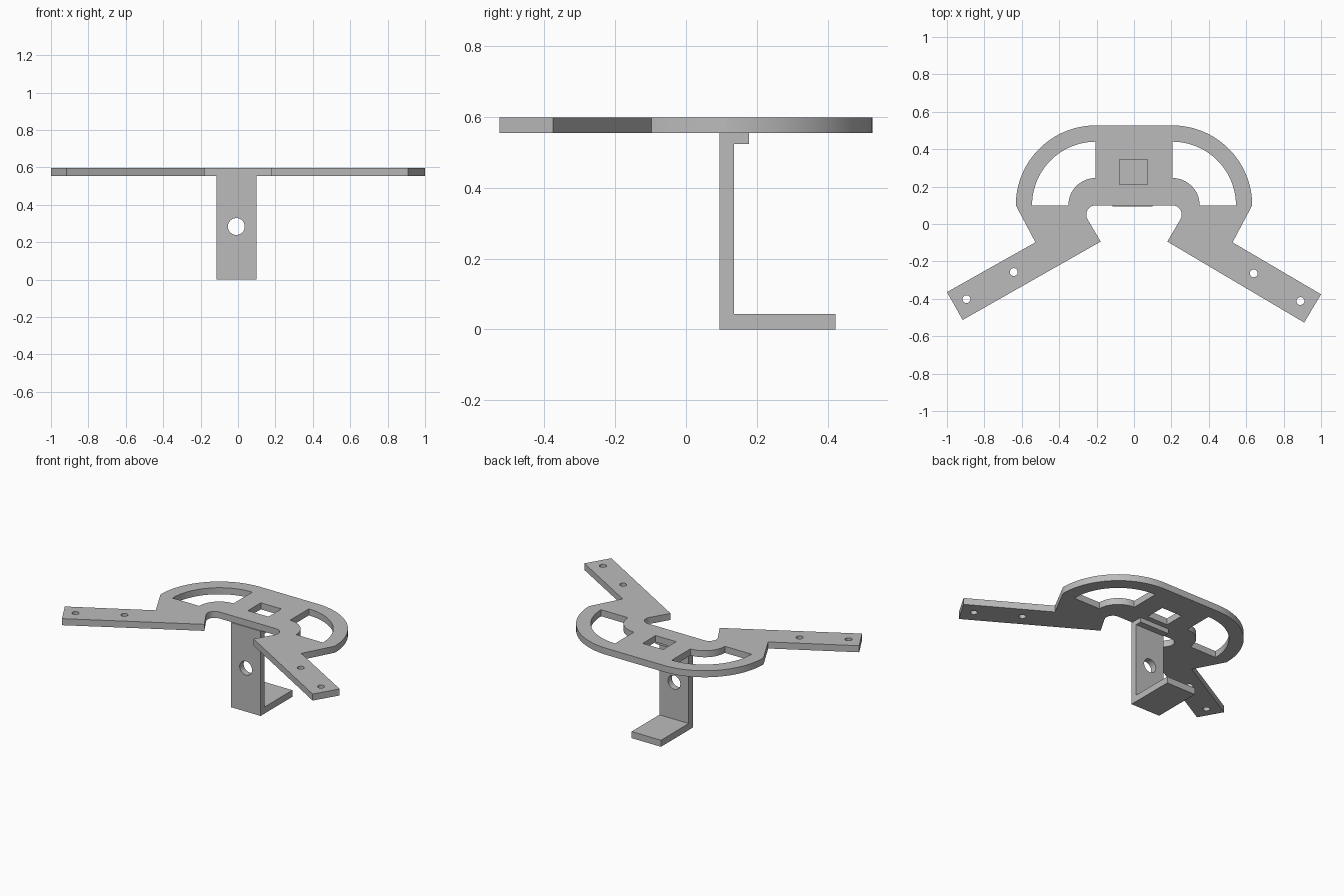
import bpy, bmesh
from math import cos, sin, radians, pi

cube = bpy.data.objects.get("Cube")
if cube:
    bpy.data.objects.remove(cube)

grey = bpy.data.materials.new("plain_grey")
grey.use_nodes = True
colour = (0.5, 0.5, 0.5, 1)
grey.diffuse_color = colour
grey.node_tree.nodes["Principled BSDF"].inputs["Base Color"].default_value = colour

TOP, THICK = 0.598, 0.043
PIVOT, BASE = 0.205, 0.1      # centre of the rounded ends


def arc(cx, cy, r, a0, a1, n):
    angles = [radians(a0 + (a1 - a0) * i / n) for i in range(n + 1)]
    return [(cx + r * cos(a), cy + r * sin(a)) for a in angles]


def circle(cx, cy, r, n=32):
    return arc(cx, cy, r, 0, 360, n)[:-1]


def mirrored(points):
    return [(-x, y) for x, y in reversed(points)]


def flat_plate(name, loops, thickness):
    """Filled outline (first loop) with holes (other loops), centred on z = 0."""
    curve = bpy.data.curves.new(name + "_outline", 'CURVE')
    curve.dimensions = '2D'
    curve.fill_mode = 'BOTH'
    curve.extrude = thickness / 2
    for loop in loops:
        spline = curve.splines.new('POLY')
        spline.points.add(len(loop) - 1)
        for point, (x, y) in zip(spline.points, loop):
            point.co = (x, y, 0, 1)
        spline.use_cyclic_u = True
    helper = bpy.data.objects.new(name + "_outline", curve)
    bpy.context.collection.objects.link(helper)
    mesh = bpy.data.meshes.new_from_object(
        helper.evaluated_get(bpy.context.evaluated_depsgraph_get()))
    bpy.data.objects.remove(helper)
    bm = bmesh.new()
    bm.from_mesh(mesh)
    bmesh.ops.remove_doubles(bm, verts=bm.verts, dist=0.0005)
    bmesh.ops.dissolve_limit(bm, angle_limit=0.001, verts=bm.verts, edges=bm.edges)
    bmesh.ops.recalc_face_normals(bm, faces=bm.faces)
    bm.to_mesh(mesh)
    bm.free()
    mesh.name = name
    mesh.materials.clear()
    mesh.materials.append(grey)
    obj = bpy.data.objects.new(name, mesh)
    bpy.context.collection.objects.link(obj)
    return obj


def smooth(obj):
    bpy.ops.object.select_all(action='DESELECT')
    obj.select_set(True)
    bpy.context.view_layer.objects.active = obj
    bpy.ops.object.shade_smooth_by_angle(angle=radians(30))


# Top plate: rounded body, two splayed arms, windows and holes
def half_outline(tip_outer, tip_inner):
    return (arc(PIVOT, BASE, 0.427, 90, 0, 32)
            + [(0.527, -0.098), tip_outer, tip_inner, (0.178, -0.094)]
            + arc(PIVOT, 0.05, 0.05, -30, 90, 12))


outline = (half_outline((1, -0.376), (0.91, -0.527))
           + mirrored(half_outline((1, -0.364), (0.916, -0.513))))
window = arc(PIVOT, BASE, 0.34, 0, 90, 24) + arc(PIVOT, BASE, 0.146, 90, 0, 16)
square = [(-0.077, 0.212), (0.072, 0.212), (0.072, 0.346), (-0.077, 0.346)]
screw_holes = [circle(x, y, 0.021, 24) for x, y in
               [(0.64, -0.264), (0.89, -0.412), (-0.643, -0.257), (-0.896, -0.402)]]

plate = flat_plate("top_plate",
                   [outline, window, mirrored(window), square] + screw_holes, THICK)
plate.location.z = TOP - THICK / 2
smooth(plate)

# Hanging bracket: upright with a hole, a foot and a small top lip
LEFT, RIGHT, FRONT, BACK = -0.115, 0.098, 0.094, 0.136
under = TOP - THICK
profile = [(FRONT, 0), (0.423, 0), (0.423, 0.043), (BACK, 0.043),
           (BACK, 0.524), (0.178, 0.524), (0.178, under), (FRONT, under)]
bracket = flat_plate("bracket", [profile], RIGHT - LEFT)
bracket.rotation_euler = (pi / 2, 0, pi / 2)
bracket.location.x = (LEFT + RIGHT) / 2

bpy.ops.mesh.primitive_cylinder_add(vertices=40, radius=0.045, depth=0.2,
                                    location=(-0.009, 0.115, 0.284),
                                    rotation=(pi / 2, 0, 0))
cutter = bpy.context.object
cutter.name = "bracket_hole_cutter"
cutter.data.materials.append(grey)
cut = bracket.modifiers.new("hole", 'BOOLEAN')
cut.operation = 'DIFFERENCE'
cut.solver = 'EXACT'
cut.object = cutter
bpy.context.view_layer.objects.active = bracket
bpy.ops.object.modifier_apply(modifier=cut.name)
bpy.data.objects.remove(cutter)
smooth(bracket)
